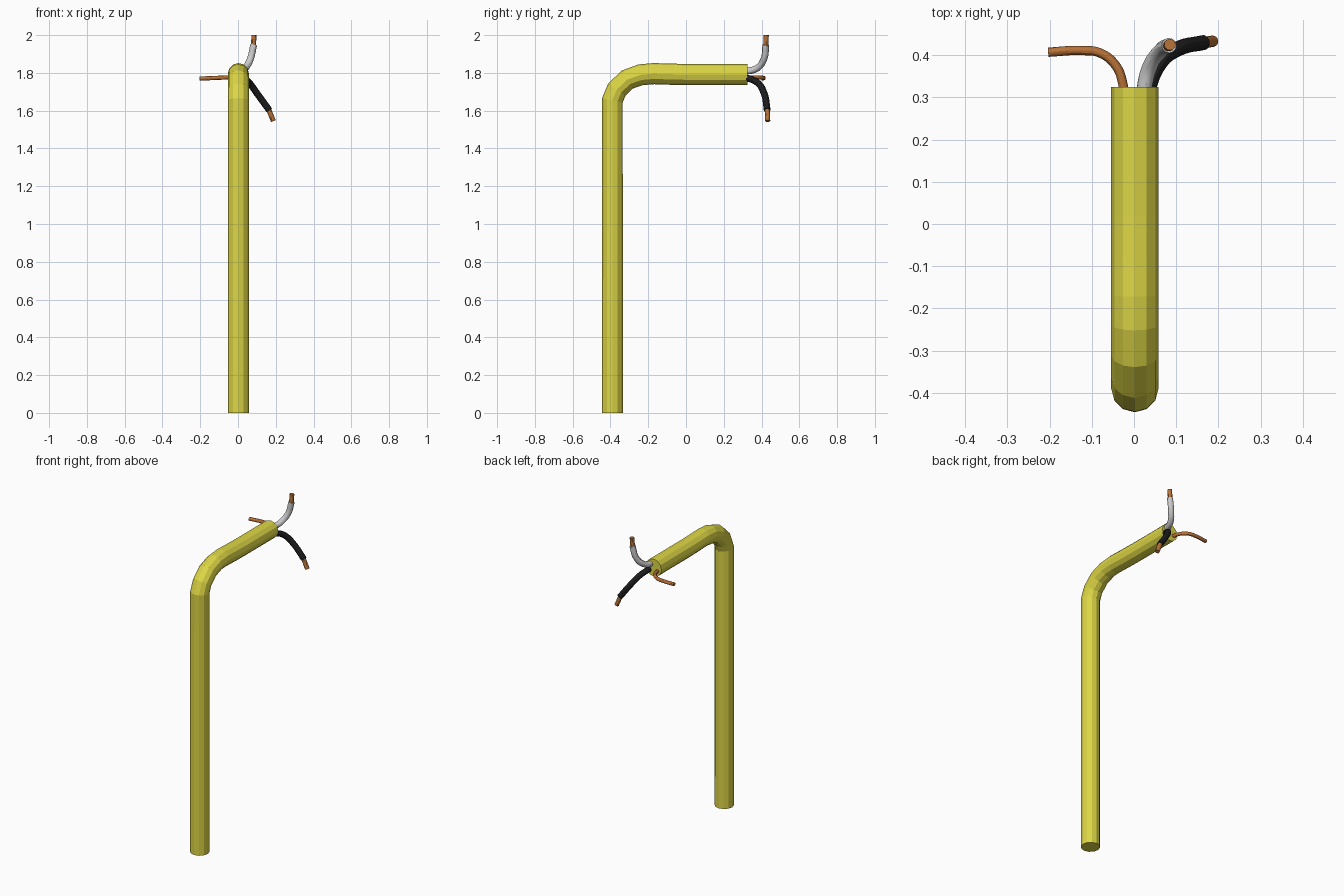
import bpy

if "Cube" in bpy.data.objects:
    bpy.data.objects.remove(bpy.data.objects["Cube"])


def material(name, color):
    m = bpy.data.materials.new(name)
    m.diffuse_color = (*color, 1)
    m.use_nodes = True
    m.node_tree.nodes["Principled BSDF"].inputs["Base Color"].default_value = m.diffuse_color
    return m


YELLOW = material("yellow_plastic", (0.72, 0.67, 0.06))
COPPER = material("copper", (0.48, 0.17, 0.04))
WHITE = material("white_plastic", (0.55, 0.55, 0.55))
BLACK = material("black_plastic", (0.012, 0.012, 0.012))


def tube(name, points, radius, mat, bevel=4, steps=6, smooth=True):
    """Sweep a capped round section along a smooth path, then make it a mesh."""
    cu = bpy.data.curves.new(name, "CURVE")
    cu.dimensions = "3D"
    cu.bevel_depth = radius
    cu.bevel_resolution = bevel
    cu.use_fill_caps = True
    cu.resolution_u = steps
    sp = cu.splines.new("BEZIER" if smooth else "POLY")
    knots = sp.bezier_points if smooth else sp.points
    knots.add(len(points) - 1)
    for k, p in zip(knots, points):
        if smooth:
            k.co = p
            k.handle_left_type = k.handle_right_type = "AUTO"
        else:
            k.co = (*p, 1)
    ob = bpy.data.objects.new(name, cu)
    bpy.context.collection.objects.link(ob)
    ob.data.materials.append(mat)
    bpy.ops.object.select_all(action="DESELECT")
    ob.select_set(True)
    bpy.context.view_layer.objects.active = ob
    bpy.ops.object.convert(target="MESH")
    ob = bpy.context.object
    if smooth:
        bpy.ops.object.shade_smooth_by_angle()
    else:
        ob.data.polygons.foreach_set("use_smooth", [False] * len(ob.data.polygons))
    return ob


# Faceted outer jacket: upright, bend, horizontal run
jacket = [(-0.39, 0), (-0.39, 1.655), (-0.366, 1.712), (-0.31, 1.765),
          (-0.24, 1.79), (-0.17, 1.796), (-0.08, 1.793), (0.02, 1.791), (0.325, 1.791)]
tube("cable_jacket", [(0.002, y, z) for y, z in jacket], 0.056, YELLOW, smooth=False)

# Bare ground wire bending left
tube("ground_wire", [(-0.022, 0.28, 1.776), (-0.026, 0.33, 1.776), (-0.043, 0.375, 1.776),
                     (-0.08, 0.405, 1.775), (-0.125, 0.411, 1.773), (-0.203, 0.407, 1.77)],
     0.011, COPPER)

# White insulated wire bending up, with stripped end
tube("white_wire", [(0.024, 0.28, 1.81), (0.025, 0.325, 1.81), (0.04, 0.378, 1.826),
                    (0.065, 0.412, 1.872), (0.083, 0.423, 1.948)], 0.018, WHITE)
tube("white_wire_core", [(0.081, 0.422, 1.935), (0.085, 0.425, 2.0)], 0.0135, COPPER)

# Black insulated wire bending down and right, with stripped end
tube("black_wire", [(0.032, 0.28, 1.775), (0.036, 0.325, 1.772), (0.062, 0.382, 1.745),
                    (0.104, 0.415, 1.687), (0.165, 0.43, 1.603)], 0.018, BLACK)
tube("black_wire_core", [(0.158, 0.429, 1.617), (0.187, 0.433, 1.545)], 0.0135, COPPER)
